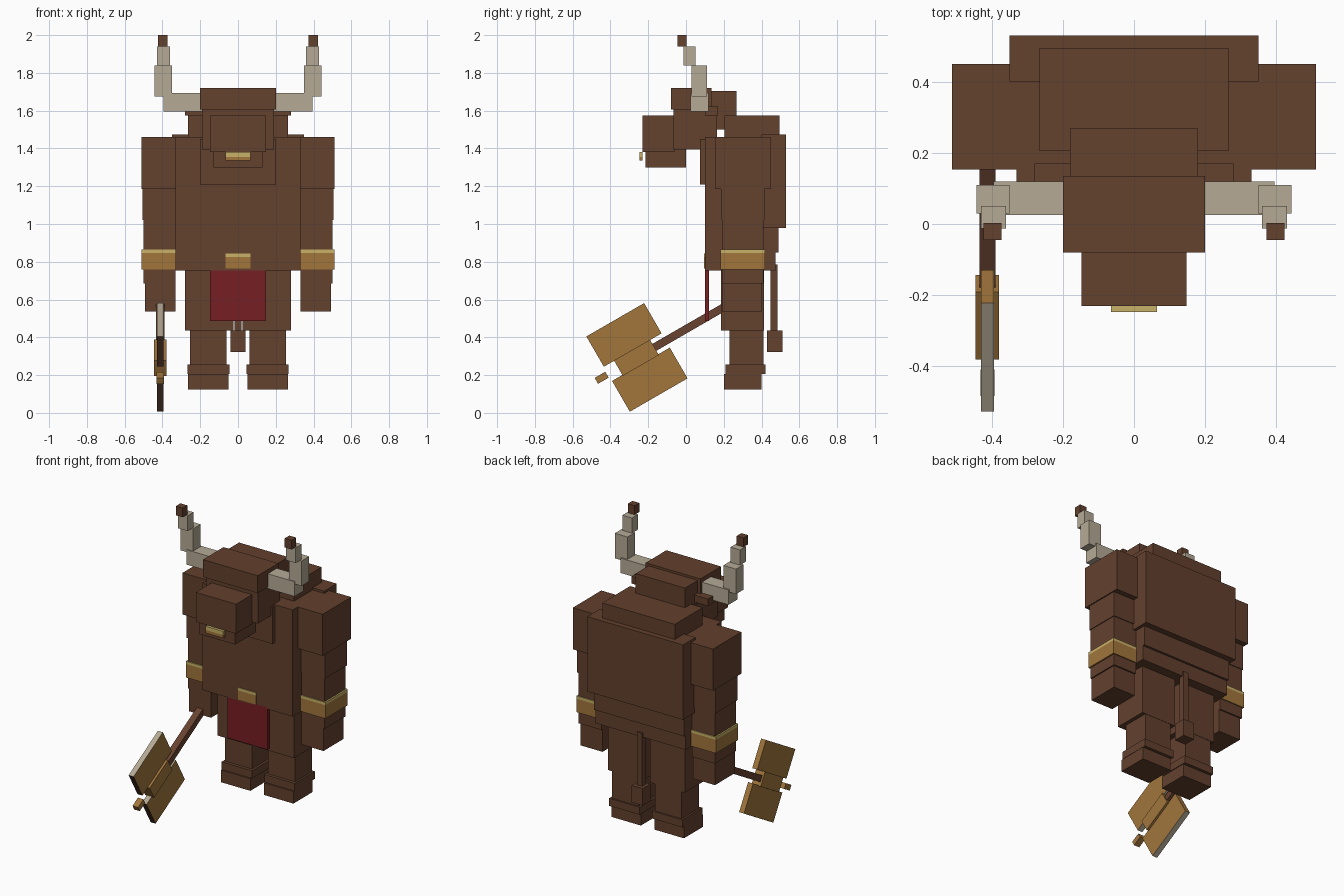
import bpy, bmesh
from math import radians
from mathutils import Matrix, Vector

cube = bpy.data.objects.get("Cube")
if cube:
    bpy.data.objects.remove(cube, do_unlink=True)


def material(name, rgb):
    m = bpy.data.materials.new(name)
    m.use_nodes = True
    m.diffuse_color = (*rgb, 1)
    m.node_tree.nodes["Principled BSDF"].inputs["Base Color"].default_value = (*rgb, 1)
    return m


hide = material("brown_hide", (0.125, 0.052, 0.027))
wood = material("wood_brown", (0.14, 0.055, 0.03))
dark = material("dark_brown", (0.06, 0.03, 0.018))
gold = material("gold", (0.36, 0.18, 0.045))
pale = material("pale_gold", (0.58, 0.44, 0.14))
bone = material("bone", (0.46, 0.40, 0.30))
red = material("red_cloth", (0.18, 0.013, 0.016))


def box(name, x, y, z, mats, rule=None, matrix=None):
    """Box from (low, high) ranges; rule maps a face normal to a material slot."""
    bm = bmesh.new()
    bmesh.ops.create_cube(bm, size=1)
    for v in bm.verts:
        v.co = Vector([r[0] + (c + 0.5) * (r[1] - r[0]) for c, r in zip(v.co, (x, y, z))])
    bm.normal_update()
    if rule:
        for f in bm.faces:
            f.material_index = rule(f.normal)
    if matrix:
        bm.transform(matrix)
    me = bpy.data.meshes.new(name)
    bm.to_mesh(me)
    bm.free()
    for m in mats if isinstance(mats, list) else [mats]:
        me.materials.append(m)
    ob = bpy.data.objects.new(name, me)
    bpy.context.collection.objects.link(ob)
    return ob


def mid(name, half, y, z, mat):
    return box(name, (-half, half), y, z, mat)


def pair(name, x, y, z, mat):
    box("left_" + name, x, y, z, mat)
    box("right_" + name, (-x[1], -x[0]), y, z, mat)


# Trunk
mid("torso", 0.33, (0.10, 0.49), (0.85, 1.46), hide)
mid("waist", 0.33, (0.10, 0.475), (0.755, 0.85), hide)
mid("shoulder_hump", 0.265, (0.205, 0.495), (1.3, 1.575), hide)
mid("back_plate", 0.35, (0.40, 0.53), (0.98, 1.475), hide)
mid("neck", 0.20, (0.075, 0.25), (1.21, 1.45), hide)

# Head
mid("head", 0.19, (-0.065, 0.165), (1.395, 1.62), hide)
mid("brow", 0.20, (-0.08, 0.135), (1.605, 1.72), hide)
mid("crest", 0.18, (0.13, 0.268), (1.5, 1.705), hide)
mid("snout", 0.147, (-0.23, -0.06), (1.38, 1.575), hide)
mid("jaw", 0.13, (-0.215, 0.0), (1.298, 1.395), hide)
mid("nose_ring", 0.065, (-0.247, -0.23), (1.335, 1.355), gold)
mid("nose_ring_top", 0.065, (-0.247, -0.23), (1.355, 1.38), pale)
pair("ear", (0.18, 0.28), (0.10, 0.17), (1.575, 1.622), hide)

# Horns
pair("horn_base", (0.19, 0.395), (0.025, 0.12), (1.595, 1.693), bone)
pair("horn_bend", (0.35, 0.443), (0.03, 0.11), (1.675, 1.84), bone)
pair("horn_upper", (0.36, 0.43), (-0.013, 0.05), (1.84, 1.94), bone)
pair("horn_tip", (0.373, 0.423), (-0.045, 0.003), (1.94, 2.0), hide)

# Arms with gold bands
pair("shoulder", (0.315, 0.512), (0.153, 0.45), (1.185, 1.46), hide)
pair("upper_arm", (0.33, 0.505), (0.185, 0.415), (1.02, 1.185), hide)
pair("forearm", (0.33, 0.50), (0.19, 0.41), (0.685, 1.02), hide)
pair("arm_band", (0.315, 0.51), (0.183, 0.417), (0.758, 0.847), gold)
pair("arm_band_rim", (0.315, 0.51), (0.183, 0.417), (0.847, 0.865), pale)
pair("hand", (0.33, 0.492), (0.19, 0.40), (0.537, 0.685), hide)

# Legs
pair("thigh", (0.025, 0.28), (0.185, 0.412), (0.435, 0.76), hide)
pair("shin", (0.06, 0.255), (0.23, 0.41), (0.24, 0.435), hide)
pair("ankle", (0.045, 0.267), (0.21, 0.42), (0.205, 0.255), hide)
pair("foot", (0.05, 0.265), (0.20, 0.40), (0.125, 0.205), hide)

# Loincloth and buckle
mid("loincloth", 0.147, (0.10, 0.123), (0.487, 0.765), red)
mid("buckle", 0.065, (0.095, 0.108), (0.765, 0.825), gold)
mid("buckle_rim", 0.065, (0.095, 0.108), (0.825, 0.843), pale)

# Tail
mid("tail", 0.019, (0.447, 0.485), (0.43, 0.785), hide)
mid("tail_tuft", 0.04, (0.43, 0.51), (0.323, 0.435), hide)

# Axe, laid out along y and tilted into the right hand
tilt = Matrix.Translation((-0.412, -0.15, 0.357)) @ Matrix.Rotation(radians(30), 4, "X")


def edge_rule(n):
    if abs(n.z) > 0.5:
        return 1
    return 2 if n.y < -0.5 else 0


box("axe_handle", (-0.022, 0.022), (-0.2, 0.46), (-0.021, 0.021), wood, matrix=tilt)
box("axe_hub", (-0.033, 0.033), (-0.24, -0.02), (-0.047, 0.047), gold, matrix=tilt)
box("axe_pommel", (-0.02, 0.02), (-0.375, -0.31), (-0.018, 0.018), gold, matrix=tilt)
for side, z in (("upper", (0.045, 0.23)), ("lower", (-0.23, -0.042))):
    box(side + "_axe_blade", (-0.018, 0.018), (-0.303, 0.05), z,
        [gold, bone, dark], edge_rule, tilt)
